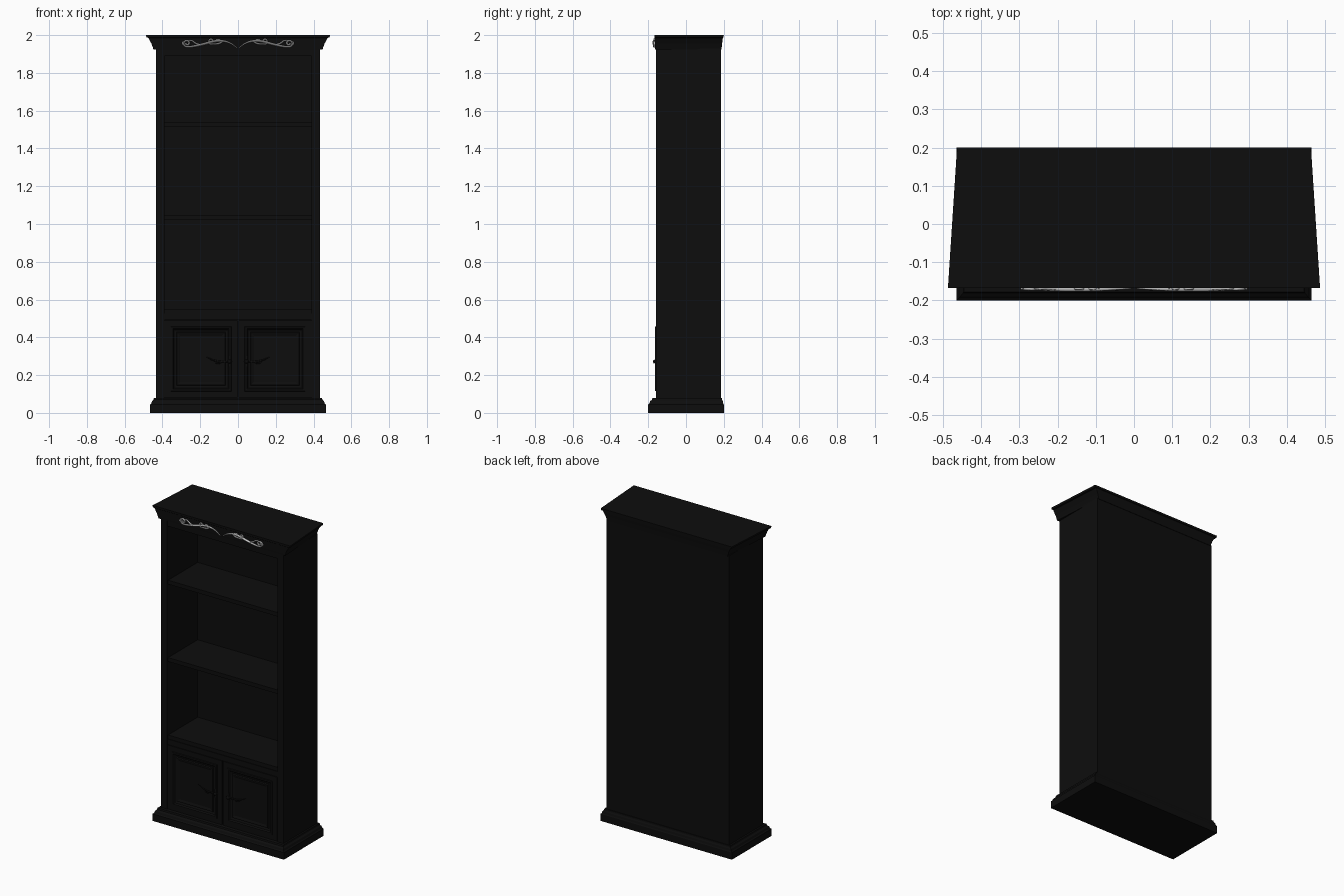
import bpy, bmesh, math
from mathutils import Vector

if "Cube" in bpy.data.objects:
    bpy.data.objects.remove(bpy.data.objects["Cube"])

black = bpy.data.materials.new("black_paint")
black.diffuse_color = (0.004, 0.004, 0.004, 1)
black.use_nodes = True
black.node_tree.nodes["Principled BSDF"].inputs["Base Color"].default_value = black.diffuse_color


def finish(name, bm, mat=black):
    bmesh.ops.recalc_face_normals(bm, faces=bm.faces)
    me = bpy.data.meshes.new(name)
    bm.to_mesh(me)
    bm.free()
    if mat:
        me.materials.append(mat)
    ob = bpy.data.objects.new(name, me)
    bpy.context.collection.objects.link(ob)
    return ob


def loft(name, rings):
    """Bridge a series of four-cornered rings and cap both ends."""
    bm = bmesh.new()
    loops = [[bm.verts.new(p) for p in r] for r in rings]
    for a, b in zip(loops, loops[1:]):
        for i in range(4):
            j = (i + 1) % 4
            bm.faces.new((a[i], a[j], b[j], b[i]))
    bm.faces.new(loops[0])
    bm.faces.new(loops[-1])
    return finish(name, bm)


def rect(z, xf, xb, y0, y1):
    return [(-xf, y0, z), (xf, y0, z), (xb, y1, z), (-xb, y1, z)]


def box(name, x0, x1, y0, y1, z0, z1):
    return loft(name, [[(x0, y0, z), (x1, y0, z), (x1, y1, z), (x0, y1, z)] for z in (z0, z1)])


def scroll(name, paths, y, flat, s, mat):
    """Tapered scrollwork: each path is a list of (x, z, radius), s mirrors in x."""
    cu = bpy.data.curves.new(name, 'CURVE')
    cu.dimensions = '3D'
    cu.bevel_depth = 1.0
    cu.bevel_resolution = 2
    cu.resolution_u = 6
    cu.use_fill_caps = True
    for pts in paths:
        sp = cu.splines.new('BEZIER')
        sp.bezier_points.add(len(pts) - 1)
        for bp, (px, pz, r) in zip(sp.bezier_points, pts):
            bp.co = (s * px, 0, pz)
            bp.radius = r
            bp.handle_left_type = bp.handle_right_type = 'AUTO'
    ob = bpy.data.objects.new(name, cu)
    ob.location.y = y
    ob.scale.y = flat
    bpy.context.collection.objects.link(ob)
    if mat:
        cu.materials.append(mat)
    return ob


def spiral(cx, cz, r, start, turns, thick, n=10):
    """Curl that winds inwards and ends in a thicker eye."""
    out = []
    for i in range(n):
        t = i / (n - 1)
        a = start + turns * 2 * math.pi * t
        k = r * (1 - 0.75 * t)
        out.append((cx + k * math.cos(a), cz + k * math.sin(a), thick * (1 + 0.3 * t)))
    return out


# Plinth with stepped moulding
loft("plinth", [rect(z, x, x, f, b) for z, x, f, b in (
    (0, .465, -.2, .2), (.045, .465, -.2, .2), (.05, .459, -.194, .197), (.062, .455, -.19, .195),
    (.07, .447, -.18, .191), (.08, .445, -.178, .19))])

# Crown: flares to the sides and back, flush at the front
loft("crown", [rect(z, x, x * .951, f, b) for z, x, f, b in (
    (1.925, .448, -.163, .188), (1.935, .451, -.164, .189), (1.955, .458, -.165, .191),
    (1.975, .469, -.166, .194), (1.986, .475, -.166, .195), (1.988, .485, -.168, .199),
    (2.0, .487, -.168, .2))])

# Carcass
for s, side in ((-1, "left"), (1, "right")):
    xa, xb = sorted((s * .39, s * .434))
    box(side + "_side", xa, xb, -.16, .185, .07, 1.93)
box("back_panel", -.39, .39, .15, .185, .07, 1.93)
box("header_rail", -.39, .39, -.158, -.135, 1.89, 1.93)
box("ceiling", -.39, .39, -.135, .15, 1.9, 1.925)
for i, z in enumerate((.55, 1.045, 1.54)):
    box("shelf_%d" % i, -.39, .39, -.15, .15, z - .025, z)
box("cabinet_rail", -.39, .39, -.155, -.135, .492, .526)

# Doors with raised moulding and panel, mirrored about the centre
for s, side in ((-1, "left"), (1, "right")):
    rings = []
    for inset, y in ((0, -.135), (0, -.158), (.032, -.158), (.034, -.164), (.044, -.164), (.05, -.156),
                     (.062, -.153), (.066, -.16), (.072, -.16), (.082, -.156)):
        x0, x1, z0, z1 = .003 + inset, .388 - inset, .082 + inset, .49 - inset
        rings.append([(s * x0, y, z0), (s * x1, y, z0), (s * x1, y, z1), (s * x0, y, z1)])
    loft(side + "_door", rings)

    # Knob: lathed from a short profile
    bm = bmesh.new()
    prof = [bm.verts.new((s * .045 + r, y, .272)) for r, y in (
        (0, -.174), (.007, -.173), (.011, -.169), (.008, -.165), (.005, -.162), (.011, -.157))]
    edges = [bm.edges.new(e) for e in zip(prof, prof[1:])]
    bmesh.ops.spin(bm, geom=prof + edges, cent=(s * .045, 0, .272), axis=(0, 1, 0),
                   angle=2 * math.pi, steps=16)
    bmesh.ops.remove_doubles(bm, verts=bm.verts, dist=1e-5)
    for f in bm.faces:
        f.smooth = True
    finish(side + "_knob", bm)

    # Leafy handle plate behind the knob
    scroll(side + "_handle_scroll", [
        [(.03, .272, .003), (.06, .271, .005), (.1, .272, .005), (.135, .281, .004), (.17, .298, .001)],
        [(.05, .245, .002), (.047, .272, .006), (.05, .3, .002)],
        [(.085, .271, .004), (.105, .262, .004), (.125, .268, .001)]],
        -.161, .9, s, black)

    # Carved scroll on the crown, left in plain grey
    scroll(side + "_crown_scroll", [
        [(.008, 1.935, .001), (.04, 1.957, .003), (.085, 1.969, .005), (.13, 1.966, .006),
         (.18, 1.953, .006), (.23, 1.942, .005)]
        + spiral(.27, 1.957, .02, -1.9, 1.35, .0038),
        [(.08, 1.967, .003), (.1, 1.956, .004), (.13, 1.953, .003), (.155, 1.957, .002)]
        + spiral(.142, 1.968, .013, -.4, 1.1, .003, 8),
        [(.12, 1.967, .003), (.11, 1.977, .003), (.09, 1.976, .001)],
        [(.2, 1.949, .003), (.225, 1.957, .004), (.243, 1.97, .003), (.262, 1.974, .001)],
        [(.285, 1.944, .002), (.293, 1.955, .004), (.29, 1.97, .001)]],
        -.168, 1.4, s, None)
